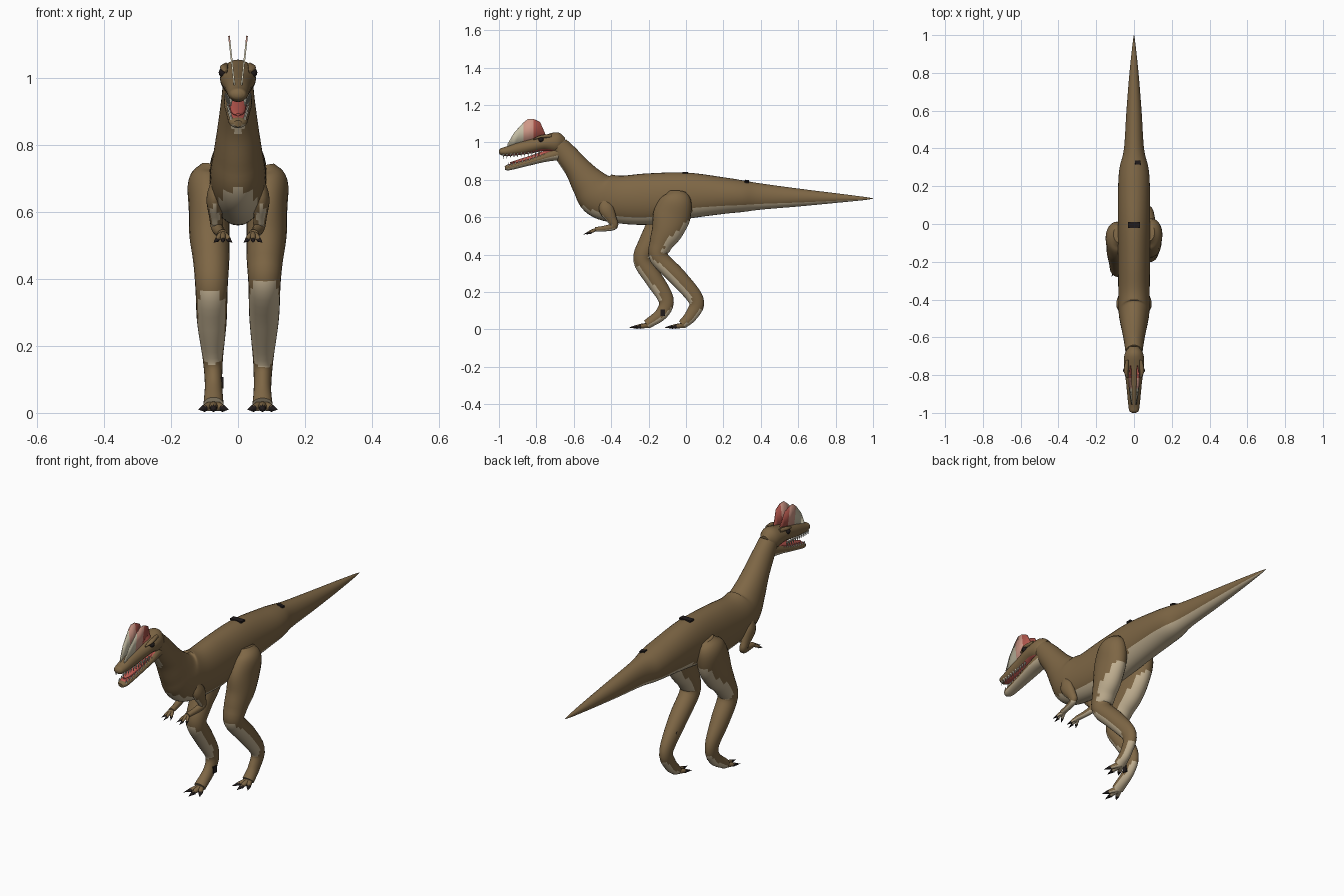
import bpy, bmesh, math
from mathutils import Vector

cube = bpy.data.objects.get("Cube")
if cube:
    bpy.data.objects.remove(cube, do_unlink=True)


def material(name, r, g, b):
    m = bpy.data.materials.new(name)
    m.use_nodes = True
    m.diffuse_color = (r, g, b, 1)
    m.node_tree.nodes["Principled BSDF"].inputs["Base Color"].default_value = (r, g, b, 1)
    return m


HIDE = material("brown_hide", 0.21, 0.135, 0.06)
BELLY = material("pale_belly", 0.54, 0.44, 0.29)
MOUTH = material("mouth_red", 0.5, 0.10, 0.08)
CRED = material("crest_red", 0.42, 0.09, 0.07)
CPINK = material("crest_pink", 0.62, 0.31, 0.24)
CCREAM = material("crest_cream", 0.62, 0.57, 0.42)
TOOTH = material("tooth_ivory", 0.72, 0.68, 0.55)
CLAW = material("claw_black", 0.015, 0.011, 0.011)


def finish(name, bm, mats, rule=None, sharp=50):
    """Turn a bmesh into a smooth object, coloured by a rule on centre and normal."""
    bmesh.ops.recalc_face_normals(bm, faces=bm.faces)
    for f in bm.faces:
        f.smooth = True
        if rule:
            f.material_index = rule(f.calc_center_median(), f.normal)
    mesh = bpy.data.meshes.new(name)
    bm.to_mesh(mesh)
    bm.free()
    for m in mats:
        mesh.materials.append(m)
    mesh.set_sharp_from_angle(angle=math.radians(sharp))
    ob = bpy.data.objects.new(name, mesh)
    bpy.context.scene.collection.objects.link(ob)
    return ob


def spline(points, steps):
    """Catmull-Rom through sections, so few of them give a smooth shape."""
    p = [Vector(q) for q in points]
    p = [p[0] * 2 - p[1]] + p + [p[-1] * 2 - p[-2]]
    out = []
    for a, b, c, d in zip(p, p[1:], p[2:], p[3:]):
        for i in range(steps):
            t = i / steps
            out.append((b * 2 + (c - a) * t + (a * 2 - b * 5 + c * 4 - d) * t * t
                        + (b * 3 - a - c * 3 + d) * t ** 3) / 2)
    return out + [p[-2]]


def add_tube(bm, sections, steps=4, sides=20):
    """Loft ellipses (x, y, z, half width, half depth) along a path."""
    pts = spline(sections, steps)
    rings = []
    for i, s in enumerate(pts):
        tangent = (pts[min(i + 1, len(pts) - 1)] - pts[max(i - 1, 0)]).to_3d().normalized()
        side = Vector((1, 0, 0))
        side = (side - tangent * side.dot(tangent)).normalized()
        up = tangent.cross(side)
        ring = []
        for k in range(sides):
            a = math.tau * k / sides
            ring.append(bm.verts.new(s.to_3d() + side * math.cos(a) * max(s[3], 0.001)
                                     + up * math.sin(a) * max(s[4], 0.001)))
        rings.append(ring)
    for r, q in zip(rings, rings[1:]):
        for k in range(sides):
            n = (k + 1) % sides
            bm.faces.new((r[k], r[n], q[n], q[k]))
    bm.faces.new(rings[0])
    bm.faces.new(rings[-1])


def tube(name, sections, mats, rule=None, steps=4, sides=20):
    bm = bmesh.new()
    add_tube(bm, sections, steps, sides)
    return finish(name, bm, mats, rule)


def add_cone(bm, base, tip, radius, sides=8):
    base, tip = Vector(base), Vector(tip)
    axis = tip - base
    mat = axis.to_track_quat("Z", "Y").to_matrix().to_4x4()
    mat.translation = (base + tip) / 2
    bmesh.ops.create_cone(bm, cap_ends=True, segments=sides, radius1=radius,
                          radius2=0, depth=axis.length, matrix=mat)


def underside(limit):
    return lambda c, n: 1 if n.z < limit else 0


# Neck, trunk and tail in one loft
trunk = [(-.68, .985, .045, .05), (-.64, .935, .05, .06), (-.58, .86, .06, .07),
         (-.52, .78, .072, .095), (-.46, .72, .082, .122), (-.36, .695, .083, .127),
         (-.2, .697, .085, .137), (0, .715, .086, .124), (.2, .715, .084, .098),
         (.3, .712, .076, .085), (.4, .71, .053, .07), (.6, .705, .04, .048),
         (.8, .702, .024, .026), (.95, .7, .008, .009), (1, .7, .001, .001)]
tube("body", [(0, *s) for s in trunk], [HIDE, BELLY], underside(-0.5), 6, 32)

# Head: skull and lower jaw, red on the faces that look into the mouth
skull = [(-.65, .995, .025, .03), (-.69, .998, .05, .056), (-.76, .995, .053, .042),
         (-.83, .98, .043, .038), (-.9, .965, .036, .034), (-.96, .952, .03, .025),
         (-.99, .95, .024, .018), (-1, .95, .01, .008)]
tube("skull", [(0, *s) for s in skull], [HIDE, MOUTH],
     lambda c, n: 1 if n.z < -0.75 and -0.97 < c.y < -0.7 else 0, 5, 24)
jaw = [(-.67, .945, .04, .04), (-.75, .922, .042, .026), (-.83, .897, .036, .019),
       (-.9, .878, .031, .017), (-.95, .866, .026, .016), (-.968, .863, .012, .01)]
tube("lower_jaw", [(0, *s) for s in jaw], [HIDE, BELLY, MOUTH],
     lambda c, n: 2 if n.z > 0.8 and c.y > -0.95 else 1 if n.z < -0.4 else 0, 5, 24)
tongue = [(-.7, .955, .026, .02), (-.8, .925, .026, .014), (-.9, .898, .02, .009),
          (-.94, .89, .006, .004)]
tube("tongue", [(0, *s) for s in tongue], [MOUTH])

# Teeth along both jaws
bm = bmesh.new()
for side in (-1, 1):
    for i in range(11):
        t = i / 10
        y = -0.975 + 0.19 * t
        x = side * (0.021 + 0.014 * t)
        z = 0.937 + 0.016 * t
        add_cone(bm, (x, y, z), (x, y - 0.002, z - 0.026), 0.006, 5)
        y += 0.025
        z = 0.874 + 0.048 * t
        add_cone(bm, (x * 0.95, y, z), (x * 0.95, y, z + 0.02), 0.005, 5)
finish("teeth", bm, [TOOTH], sharp=30)

# Twin head crests: thin flaring plates in three coloured bands
outline = [(-.955, .965, .99), (-.92, .97, 1.05), (-.87, .98, 1.105), (-.845, .985, 1.125),
           (-.815, .99, 1.125), (-.78, 1, 1.108), (-.75, 1.01, 1.04)]
for side, label in ((1, "left"), (-1, "right")):
    bm = bmesh.new()
    columns = [[bm.verts.new((side * (0.011 + 0.11 * (z - 0.98)), y, z)) for z in (low, top)]
               for y, low, top in outline]
    for a, b in zip(columns, columns[1:]):
        bm.faces.new((a[0], b[0], b[1], a[1]))
    crest = finish(label + "_crest", bm, [CCREAM, CPINK, CRED],
                   lambda c, n: 0 if c.y < -0.87 else 1 if c.y < -0.81 else 2, 10)
    solid = crest.modifiers.new("thickness", "SOLIDIFY")
    solid.thickness = 0.005
    solid.offset = 0

    # Eye and brow
    bm = bmesh.new()
    bmesh.ops.create_uvsphere(bm, u_segments=14, v_segments=10, radius=0.014)
    bmesh.ops.translate(bm, verts=bm.verts, vec=(side * 0.044, -0.775, 1.015))
    finish(label + "_eye", bm, [CLAW])
    tube(label + "_brow", [(side * 0.036, -.815, 1.017, .004, .004),
                           (side * 0.042, -.775, 1.03, .012, .008),
                           (side * 0.036, -.72, 1.035, .008, .01)], [HIDE], None, 4, 12)


def digits(label, root, length, drop, spread, radius):
    """Three fanned digits, each ending in a black claw."""
    toes, claws = bmesh.new(), bmesh.new()
    root = Vector(root)
    for k in (-1, 0, 1):
        way = Vector((k * spread, -1, 0)).normalized()
        reach = length * (1 if k == 0 else 0.85)
        mid = root + way * reach * 0.5 + Vector((0, 0, -drop * 0.4))
        end = root + way * reach + Vector((0, 0, -drop))
        add_tube(toes, [(*root, radius, radius), (*mid, radius * .95, radius * .95),
                        (*end, radius * .6, radius * .6)], 3, 10)
        tip = end + way * reach * 0.5 + Vector((0, 0, -drop * 0.5))
        add_cone(claws, end - way * reach * 0.12, tip, radius * 0.8)
    finish(label + "_digits", toes, [HIDE, BELLY], underside(-0.5))
    finish(label + "_claws", claws, [CLAW])


# Arms, mirrored
for side, label in ((1, "left"), (-1, "right")):
    arm = [(.06, -.44, .69, .02, .025), (.07, -.425, .64, .024, .04),
           (.066, -.395, .585, .02, .027), (.062, -.385, .553, .018, .021),
           (.054, -.43, .54, .015, .016), (.046, -.485, .535, .015, .012)]
    tube(label + "_arm", [(side * s[0], *s[1:]) for s in arm], [HIDE, BELLY],
         underside(-0.5), 4, 14)
    digits(label + "_hand", (side * 0.045, -.475, .535), .05, .018, .5, .009)

# Legs: shared widths, a different stride for each side
widths = [(.08, .03, .045), (.09, .058, .082), (.087, .06, .1), (.085, .06, .085),
          (.08, .054, .062), (.079, .048, .05), (.078, .044, .048), (.075, .03, .041),
          (.073, .026, .034), (.073, .03, .025)]
strides = {
    "left": (1, [(-.045, .735), (-.05, .69), (-.075, .61), (-.1, .53), (-.135, .455),
                 (-.145, .385), (-.045, .28), (.055, .155), (.028, .075), (-.02, .026)]),
    "right": (-1, [(-.055, .735), (-.065, .69), (-.1, .61), (-.14, .53), (-.195, .455),
                   (-.232, .37), (-.172, .27), (-.107, .16), (-.13, .085), (-.21, .026)])}
for label, (side, path) in strides.items():
    tube(label + "_leg", [(side * w[0], *p, *w[1:]) for p, w in zip(path, widths)],
         [HIDE, BELLY], underside(-0.25), 5, 24)
    ankle_y = path[-1][0]
    digits(label + "_foot", (side * 0.073, ankle_y + 0.015, .022), .075, .008, .55, .014)


# Dark hide patches as thin plates
def patch(name, centre, size, turn=(0, 0, 0)):
    bm = bmesh.new()
    bmesh.ops.create_cube(bm, size=1)
    bmesh.ops.scale(bm, verts=bm.verts, vec=size)
    ob = finish(name, bm, [CLAW], sharp=30)
    ob.location = centre
    ob.rotation_euler = turn


patch("back_patch", (0, -.005, .838), (.065, .03, .009))
patch("tail_patch", (.02, .325, .791), (.03, .022, .009), (-0.13, 0.25, 0))
patch("left_shin_patch", (.046, -.0, .235), (.008, .035, .03), (0.8, 0, 0))
patch("right_shin_patch", (-.048, -.125, .09), (.008, .025, .035))
